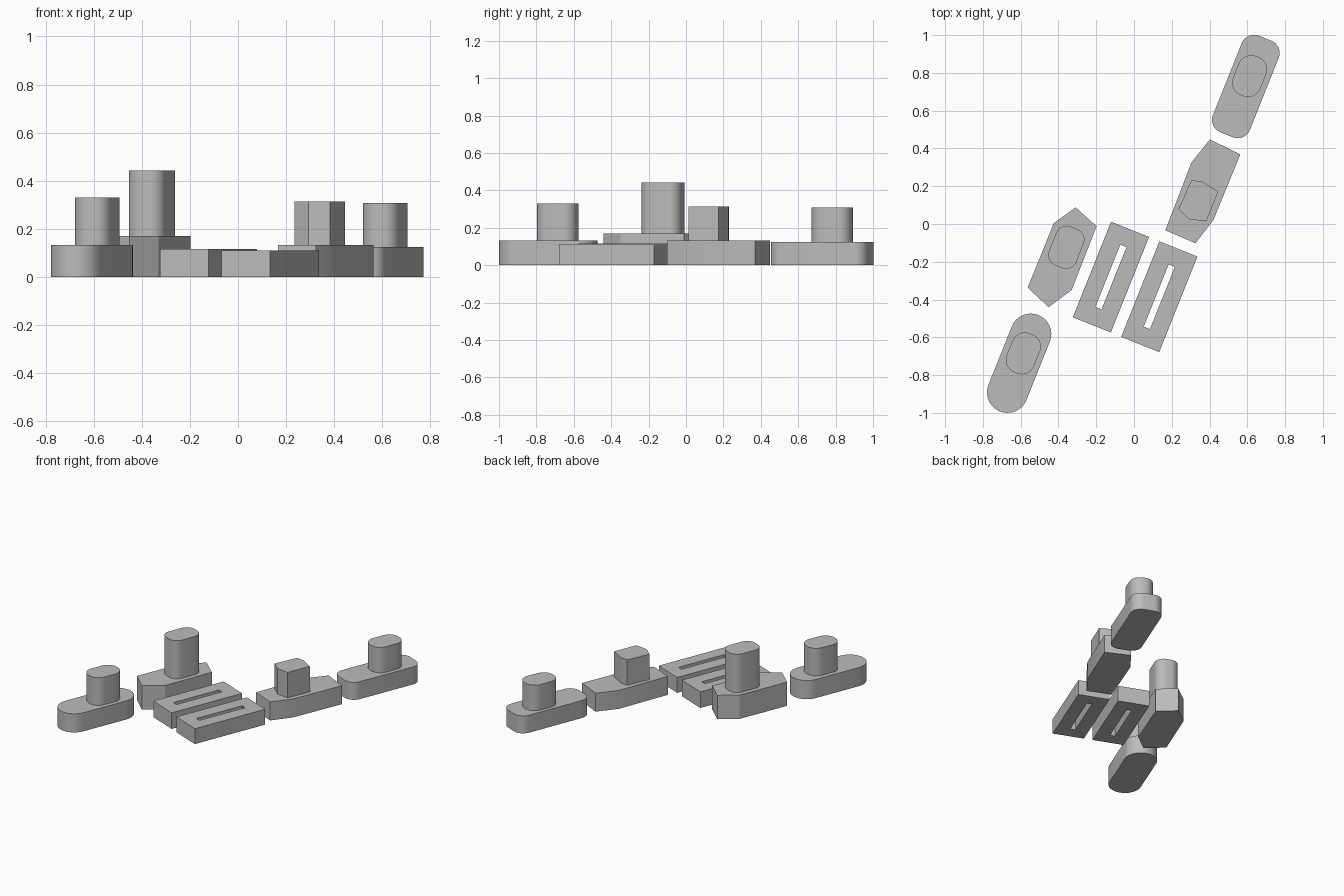
import bpy, bmesh, math
from mathutils import Matrix, Vector

if "Cube" in bpy.data.objects:
    bpy.data.objects.remove(bpy.data.objects["Cube"])

grey = bpy.data.materials.new("plain_grey")
grey.use_nodes = True
COLOR = (0.5, 0.5, 0.5, 1)
grey.diffuse_color = COLOR
grey.node_tree.nodes["Principled BSDF"].inputs["Base Color"].default_value = COLOR

# All parts share one heading: local +y runs along the row
HEADING = Matrix.Rotation(math.radians(-21.8), 2)


def rounded_rect(center, width, length, radius, steps=8):
    """Outline of a rounded rectangle turned to the shared heading."""
    points = []
    corners = ((1, 1), (-1, 1), (-1, -1), (1, -1))
    for i, (sx, sy) in enumerate(corners):
        mid = Vector((sx * (width / 2 - radius), sy * (length / 2 - radius)))
        for k in range(steps + 1 if radius else 1):
            a = math.pi / 2 * (i + k / steps)
            arc = Vector((math.cos(a), math.sin(a))) * radius
            points.append(Vector(center) + HEADING @ (mid + arc))
    return points


def finish(name, bm):
    bmesh.ops.remove_doubles(bm, verts=bm.verts, dist=0.0005)
    bmesh.ops.recalc_face_normals(bm, faces=bm.faces)
    mesh = bpy.data.meshes.new(name)
    bm.to_mesh(mesh)
    bm.free()
    mesh.materials.append(grey)
    obj = bpy.data.objects.new(name, mesh)
    bpy.context.collection.objects.link(obj)
    bpy.ops.object.select_all(action='DESELECT')
    obj.select_set(True)
    bpy.context.view_layer.objects.active = obj
    bpy.ops.object.shade_smooth_by_angle(angle=math.radians(25))
    return obj


def prism(name, outline, bottom, top):
    """Extrude a flat outline straight up."""
    bm = bmesh.new()
    face = bm.faces.new([bm.verts.new((p[0], p[1], bottom)) for p in outline])
    moved = bmesh.ops.extrude_face_region(bm, geom=[face], use_keep_orig=True)["geom"]
    verts = [g for g in moved if isinstance(g, bmesh.types.BMVert)]
    bmesh.ops.translate(bm, verts=verts, vec=(0, 0, top - bottom))
    return finish(name, bm)


def slotted_block(name, center, height):
    """Rectangular block with a slot right through it."""
    bm = bmesh.new()
    outer = rounded_rect(center, 0.217, 0.545, 0)
    inner = rounded_rect(center, 0.035, 0.355, 0)
    rings = [[bm.verts.new((p.x, p.y, z)) for p in loop]
             for loop, z in ((outer, 0), (outer, height), (inner, height), (inner, 0))]
    for r in range(4):
        a, b = rings[r], rings[(r + 1) % 4]
        for i in range(4):
            j = (i + 1) % 4
            bm.faces.new((a[i], a[j], b[j], b[i]))
    return finish(name, bm)


# Two slotted blocks side by side
slotted_block("left_slotted_block", (0.134, -0.385), 0.11)
slotted_block("right_slotted_block", (-0.122, -0.281), 0.115)

# Front end: full round base with oval tower
prism("front_round_base", rounded_rect((-0.608, -0.737), 0.217, 0.549, 0.108), 0, 0.133)
prism("front_round_tower", rounded_rect((-0.586, -0.685), 0.156, 0.222, 0.07), 0.12, 0.33)

# Back end: softly rounded base with oval tower
prism("back_round_base", rounded_rect((0.592, 0.728), 0.211, 0.55, 0.07), 0, 0.125)
prism("back_round_tower", rounded_rect((0.612, 0.783), 0.156, 0.222, 0.07), 0.11, 0.307)

# Pointed base with the tall tower
prism("right_pointed_base",
      [(-0.309, 0.088), (-0.198, -0.012), (-0.33, -0.35),
       (-0.452, -0.44), (-0.563, -0.337), (-0.425, 0.004)], 0, 0.17)
prism("right_tall_tower", rounded_rect((-0.358, -0.123), 0.156, 0.222, 0.06), 0.15, 0.443)

# Angular base with a six-sided tower
prism("left_angular_base",
      [(0.402, 0.448), (0.563, 0.368), (0.42, 0.02),
       (0.325, -0.102), (0.166, -0.033), (0.304, 0.326)], 0, 0.132)
prism("left_angular_tower",
      [(0.304, 0.231), (0.357, 0.226), (0.446, 0.173),
       (0.383, 0.014), (0.293, 0.025), (0.235, 0.078)], 0.12, 0.314)
